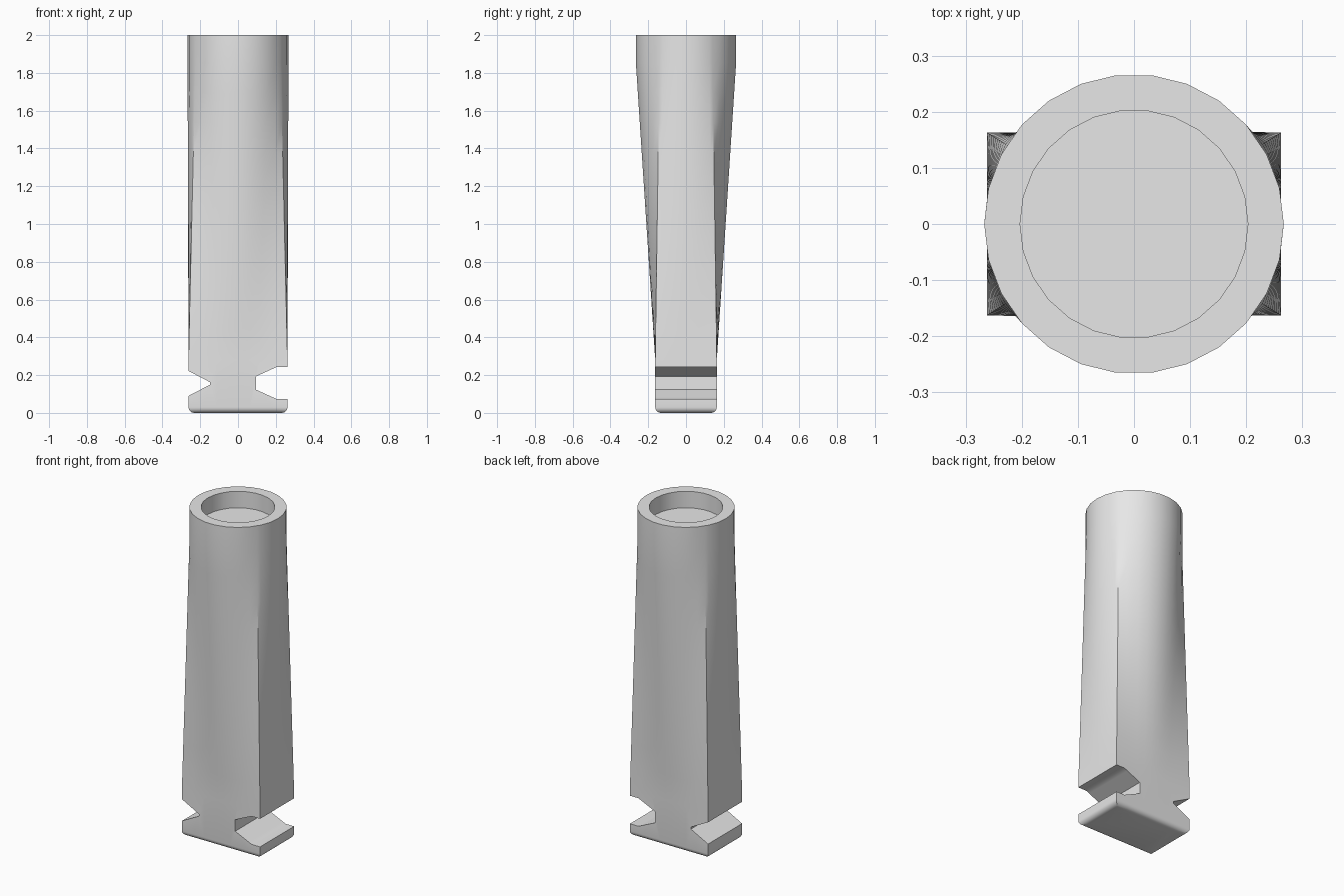
import bpy, bmesh, math

if "Cube" in bpy.data.objects:
    bpy.data.objects.remove(bpy.data.objects["Cube"])

HX, HY = 0.262, 0.163      # half size of the rectangular foot
R, R_IN = 0.267, 0.203     # rim radii
SIDES = 26
Z_LOFT0, Z_LOFT1 = 0.28, 1.85
BEVEL = 0.03

grey = bpy.data.materials.new("plain grey")
grey.diffuse_color = (0.8, 0.8, 0.8, 1)
grey.use_nodes = True
grey.node_tree.nodes["Principled BSDF"].inputs["Base Color"].default_value = grey.diffuse_color

# Directions around the section: polygon corners plus the four rectangle corners
step = 2 * math.pi / SIDES
corner = math.atan2(HY, HX)
angles = sorted([i * step for i in range(SIDES)] +
                [corner, math.pi - corner, math.pi + corner, 2 * math.pi - corner])


def round_radius(a, r):
    """Distance to the edge of the regular polygon in direction a."""
    return r * math.cos(step / 2) / math.cos(a % step - step / 2)


def rect_radius(a):
    """Distance to the edge of the rectangle in direction a."""
    return min(HX / max(abs(math.cos(a)), 1e-9), HY / max(abs(math.sin(a)), 1e-9))


def add_ring(bm, z, radius, sx=1.0, sy=1.0):
    return [bm.verts.new((radius(a) * math.cos(a) * sx, radius(a) * math.sin(a) * sy, z))
            for a in angles]


def make_object(name, bm):
    bmesh.ops.recalc_face_normals(bm, faces=bm.faces)
    me = bpy.data.meshes.new(name)
    bm.to_mesh(me)
    bm.free()
    me.materials.append(grey)
    ob = bpy.data.objects.new(name, me)
    bpy.context.collection.objects.link(ob)
    return ob


def make_cutter(name, profile):
    """Prism running front to back through the foot."""
    bm = bmesh.new()
    face = bm.faces.new([bm.verts.new((x, -0.4, z)) for x, z in profile])
    ext = bmesh.ops.extrude_face_region(bm, geom=[face])
    bmesh.ops.translate(bm, vec=(0, 0.8, 0),
                        verts=[v for v in ext["geom"] if isinstance(v, bmesh.types.BMVert)])
    ob = make_object(name, bm)
    ob.hide_render = True
    return ob


# Post: rounded rectangular foot lofted into a round top with a shallow recess
bm = bmesh.new()
rings = []
for i in range(6):
    t = i / 5 * math.pi / 2
    inset = BEVEL * (1 - math.sin(t))
    rings.append(add_ring(bm, BEVEL * (1 - math.cos(t)), rect_radius,
                          1 - inset / HX, 1 - inset / HY))
for i in range(11):
    t = i / 10
    rings.append(add_ring(bm, Z_LOFT0 + t * (Z_LOFT1 - Z_LOFT0),
                          lambda a: (1 - t) * rect_radius(a) + t * round_radius(a, R)))
rings.append(add_ring(bm, 2.0, lambda a: round_radius(a, R)))
rings.append(add_ring(bm, 2.0, lambda a: round_radius(a, R_IN)))
rings.append(add_ring(bm, 1.9, lambda a: round_radius(a, R_IN)))
n = len(angles)
for lo, hi in zip(rings, rings[1:]):
    for j in range(n):
        k = (j + 1) % n
        bm.faces.new((lo[j], lo[k], hi[k], hi[j]))
bm.faces.new(rings[0][::-1])
bm.faces.new(rings[-1])
post = make_object("post", bm)

# Side notches: pointed on the left, flat-bottomed dovetail on the right
cutters = [
    make_cutter("left_notch_cutter", [(-0.4, 0.222), (-0.262, 0.222), (-0.147, 0.162),
                                      (-0.147, 0.15), (-0.262, 0.09), (-0.4, 0.09)]),
    make_cutter("right_notch_cutter", [(0.4, 0.243), (0.205, 0.243), (0.095, 0.193),
                                       (0.095, 0.123), (0.205, 0.073), (0.4, 0.073)]),
]
bpy.context.view_layer.objects.active = post
for c in cutters:
    mod = post.modifiers.new(c.name, 'BOOLEAN')
    mod.operation = 'DIFFERENCE'
    mod.solver = 'EXACT'
    mod.object = c
    bpy.ops.object.modifier_apply(modifier=mod.name)
    bpy.data.objects.remove(c, do_unlink=True)

# Smooth shading with sharp edges kept
bpy.ops.object.select_all(action='DESELECT')
post.select_set(True)
bpy.context.view_layer.objects.active = post
bpy.ops.object.shade_smooth_by_angle(angle=math.radians(30))
